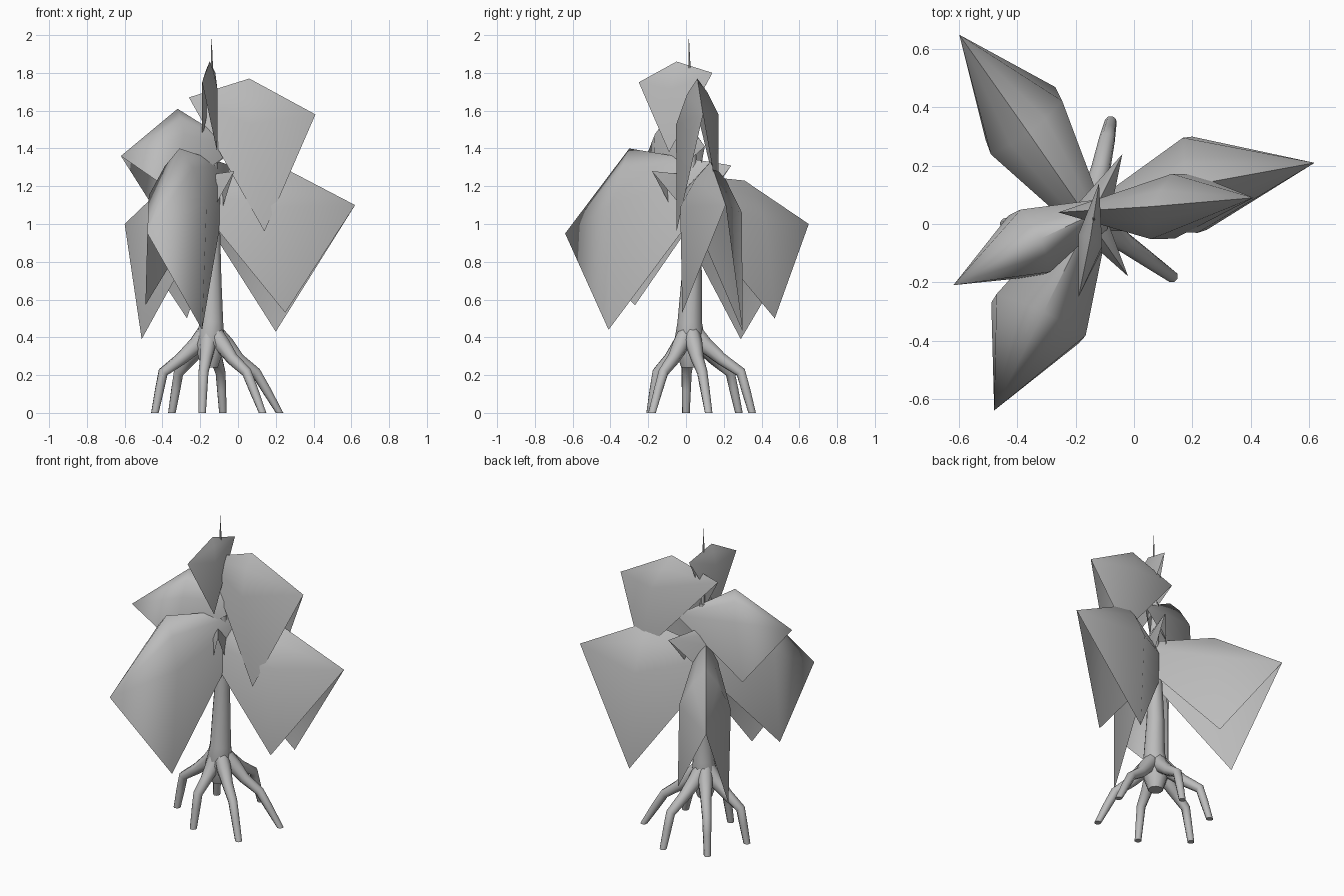
import bpy, bmesh, math
from mathutils import Vector

cube = bpy.data.objects.get("Cube")
if cube:
    bpy.data.objects.remove(cube, do_unlink=True)

grey = bpy.data.materials.new("plain_grey")
grey.use_nodes = True
grey.diffuse_color = (0.5, 0.5, 0.5, 1)
grey.node_tree.nodes["Principled BSDF"].inputs["Base Color"].default_value = (0.5, 0.5, 0.5, 1)


def finish(name, bm, angle):
    mesh = bpy.data.meshes.new(name)
    bm.to_mesh(mesh)
    bm.free()
    mesh.materials.append(grey)
    obj = bpy.data.objects.new(name, mesh)
    bpy.context.collection.objects.link(obj)
    bpy.ops.object.select_all(action='DESELECT')
    obj.select_set(True)
    bpy.context.view_layer.objects.active = obj
    bpy.ops.object.shade_smooth_by_angle(angle=math.radians(angle))
    return obj


# Drooping leaf: an arched middle section fanned to the base and tip points
def leaf(name, base, ridge, tip, low_a, low_b):
    base, ridge, tip, low_a, low_b = map(Vector, (base, ridge, tip, low_a, low_b))
    middle = (low_a + low_b) / 2
    rise = ridge - middle
    side = (low_a - low_b) / 2
    arch = []
    for across, up in ((1, 0), (1.02, .70), (.5, .89), (0, 1), (-.5, .89), (-1.02, .70), (-1, 0)):
        tilt = side.copy()
        tilt.z *= 1 - up
        arch.append(middle + rise * up + tilt * across)
    bm = bmesh.new()
    row = [bm.verts.new(p) for p in arch]
    ends = [bm.verts.new(base), bm.verts.new(tip)]
    for a, b in zip(row, row[1:]):
        bm.faces.new((ends[0], a, b))
        bm.faces.new((ends[1], b, a))
    bm.normal_update()
    if sum(f.normal.z * f.calc_area() for f in bm.faces) < 0:
        bmesh.ops.reverse_faces(bm, faces=bm.faces[:])
    finish(name, bm, 75)


# Tapered tube through a path, used for trunk, roots and shoot
def tube(name, path, radii, sides=8, flat=False):
    pts = [Vector(p) for p in path]
    bm = bmesh.new()
    rings = []
    for i, p in enumerate(pts):
        d = (pts[min(i + 1, len(pts) - 1)] - pts[max(i - 1, 0)]).normalized()
        if flat and i == len(pts) - 1:
            d = Vector((0, 0, -1))
        u = d.cross(Vector((0.31, 0.95, 0.02))).normalized()
        v = d.cross(u)
        rings.append([bm.verts.new(p + radii[i] * (u * math.cos(t) + v * math.sin(t)))
                      for t in (2 * math.pi * k / sides for k in range(sides))])
    for r, s in zip(rings, rings[1:]):
        for k in range(sides):
            j = (k + 1) % sides
            bm.faces.new((r[k], r[j], s[j], s[k]))
    bm.faces.new(rings[0])
    bm.faces.new(rings[-1])
    bmesh.ops.recalc_face_normals(bm, faces=bm.faces[:])
    finish(name, bm, 50)


# Trunk and the thin shoot at its top
tube("trunk",
     [(-.15, .02, .24), (-.15, .02, .36), (-.14, .02, .48), (-.14, .03, .70),
      (-.135, .035, .95), (-.13, .03, 1.2), (-.14, .03, 1.5)],
     [.045, .085, .065, .055, .043, .032, .018], 10)
tube("top_shoot", [(-.14, .03, 1.45), (-.137, .02, 1.75), (-.14, .015, 1.98)],
     [.016, .009, .001], 6)

# Stilt roots: foot x, foot y, and how far out the knee sits
feet = [(.22, .12, .66), (.13, -.18, .70), (-.19, -.19, .82),
        (-.44, .0, .85), (-.35, .28, .82), (-.08, .35, .82)]
hub = Vector((-.15, .02, 0))
for n, (x, y, knee) in enumerate(feet):
    foot = Vector((x, y, 0))
    out = foot - hub

    def at(f, z):
        return hub + out * f + Vector((0, 0, z))
    tube(f"root_{n + 1}",
         [at(.05, .44), at(.24, .36), at(knee * .62, .285), at(knee, .215),
          at(knee + (1 - knee) * .45, .12), at(1, 0)],
         [.045, .045, .034, .028, .025, .021], 8, True)

# Leaves: base, ridge top, tip, and the two low corners
leaf("lower_leaf_front", (-.04, .24, 1.31), (-.31, -.30, 1.40), (-.48, -.64, .95),
     (-.19, -.41, .44), (-.49, -.27, .57))
leaf("lower_leaf_left", (-.27, -.02, 1.17), (.18, .13, 1.33), (.62, .21, 1.10),
     (.25, -.02, .53), (.20, .30, .43))
leaf("lower_leaf_back", (-.02, -.18, 1.28), (-.36, .31, 1.23), (-.60, .65, 1.00),
     (-.27, .47, .50), (-.51, .29, .39))
leaf("upper_leaf_left", (-.26, .04, 1.67), (.06, .06, 1.77), (.41, .09, 1.58),
     (.14, -.05, .96), (.21, .17, 1.13))
leaf("upper_leaf_right", (0, .10, 1.41), (-.32, -.05, 1.61), (-.62, -.21, 1.36),
     (-.43, .03, 1.06), (-.33, -.18, 1.16))
leaf("top_leaf", (-.12, .14, 1.80), (-.15, -.05, 1.86), (-.19, -.25, 1.75),
     (-.19, -.05, 1.45), (-.11, -.09, 1.38))
